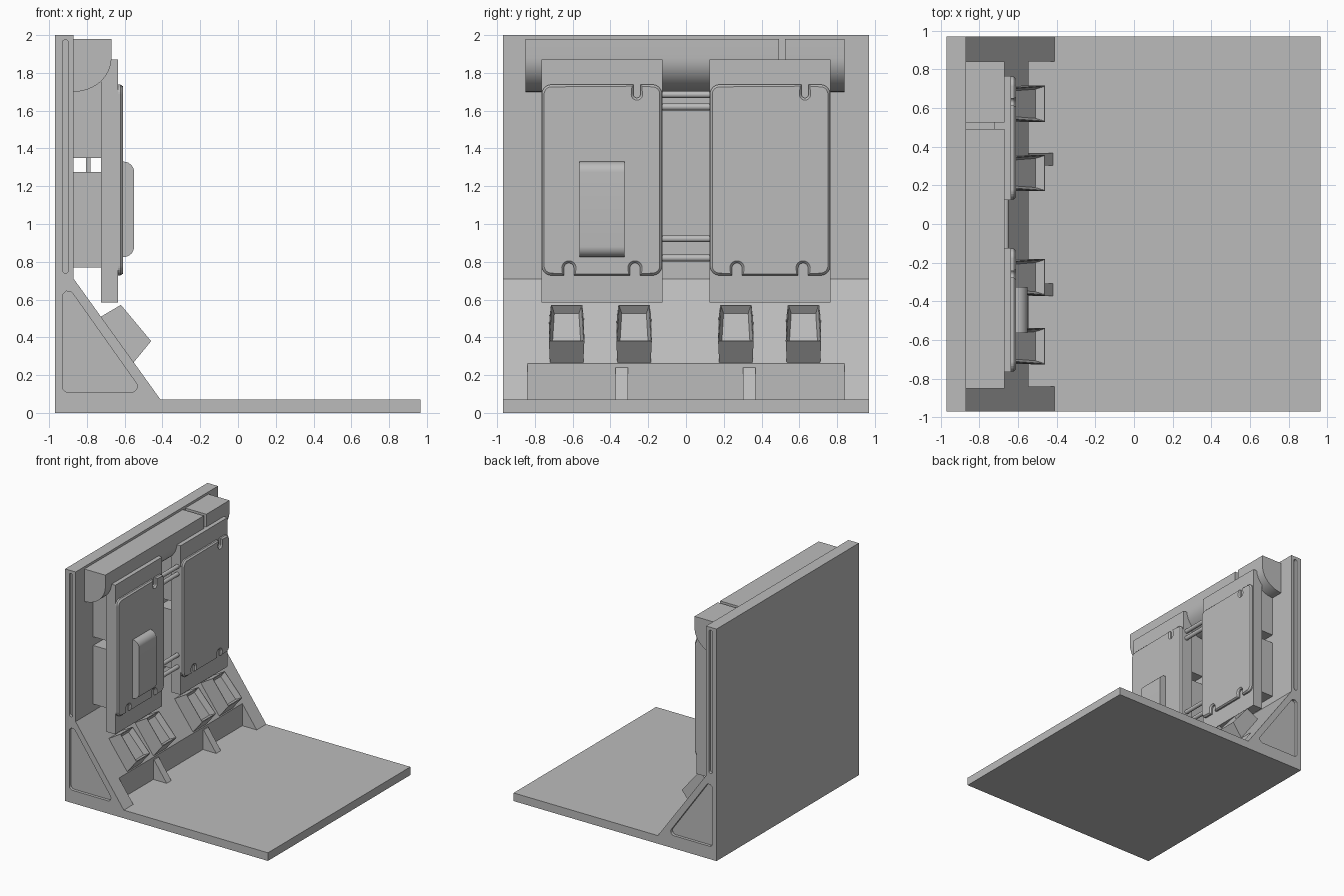
import bpy, bmesh, math
from mathutils import Vector

cube = bpy.data.objects.get("Cube")
if cube:
    bpy.data.objects.remove(cube, do_unlink=True)

GREY = (0.5, 0.5, 0.5, 1)
mat = bpy.data.materials.new("plain grey")
mat.use_nodes = True
mat.diffuse_color = GREY
mat.node_tree.nodes["Principled BSDF"].inputs["Base Color"].default_value = GREY


def fillet(pts, radius, steps=6):
    """Round polygon corners; a point may carry its own radius as third value."""
    out = []
    for i, p in enumerate(pts):
        r = p[2] if len(p) > 2 else radius
        c = Vector(p[:2])
        if r == 0:
            out.append(c)
            continue
        a = (Vector(pts[i - 1][:2]) - c).normalized()
        b = (Vector(pts[(i + 1) % len(pts)][:2]) - c).normalized()
        half = a.angle(b) / 2
        start, end = c + a * r / math.tan(half), c + b * r / math.tan(half)
        mid = c + (a + b).normalized() * r / math.sin(half)
        for k in range(steps + 1):
            d = start.lerp(end, k / steps) - mid
            out.append(mid + d.normalized() * r)
    return out


def prism(name, pts, axis, lo, hi, inset=None, smooth=False):
    """Extrude an outline along x (y,z points) or y (x,z points)."""
    bm = bmesh.new()
    place = (lambda p, d: (d, p[0], p[1])) if axis == "x" else (lambda p, d: (p[0], d, p[1]))
    low = [bm.verts.new(place(p, lo)) for p in pts]
    high = [bm.verts.new(place(p, hi)) for p in pts]
    n = len(pts)
    bm.faces.new(low)
    cap = bm.faces.new(high)
    for i in range(n):
        j = (i + 1) % n
        bm.faces.new((low[i], low[j], high[j], high[i]))
    bmesh.ops.recalc_face_normals(bm, faces=bm.faces)
    if inset:
        bmesh.ops.inset_region(bm, faces=[cap], thickness=inset[0], depth=inset[1])
    return finish(name, bm, smooth)


def finish(name, bm, smooth=False):
    mesh = bpy.data.meshes.new(name)
    bm.to_mesh(mesh)
    bm.free()
    ob = bpy.data.objects.new(name, mesh)
    bpy.context.collection.objects.link(ob)
    mesh.materials.append(mat)
    if smooth:
        activate(ob)
        bpy.ops.object.shade_smooth_by_angle(angle=math.radians(35))
    return ob


def activate(ob):
    bpy.ops.object.select_all(action="DESELECT")
    ob.select_set(True)
    bpy.context.view_layer.objects.active = ob


def cut(ob, cutter):
    cutter.hide_render = True
    mod = ob.modifiers.new("cut", "BOOLEAN")
    mod.operation, mod.solver, mod.object = "DIFFERENCE", "EXACT", cutter
    activate(ob)
    bpy.ops.object.modifier_apply(modifier=mod.name)
    bpy.data.objects.remove(cutter, do_unlink=True)


def rect(a0, a1, b0, b1):
    return [(a0, b0), (a1, b0), (a1, b1), (a0, b1)]


# Floor, back wall and sloped foot in one body
frame = prism("floor_and_wall", [(-.97, 0), (.965, 0), (.965, .07), (-.41, .07),
                                 (-.87, .71), (-.87, 2), (-.97, 2)], "y", -.97, .97)
cut(frame, prism("step_cutter", rect(-.547, -.3, .07, .5), "y", -.84, .84))

# Sunken panels on both sides: rounded triangle and long slot
for s in (-1, 1):
    tri = fillet([(-.93, .11), (-.505, .11), (-.93, .71)], .03)
    slot = fillet(rect(-.93, -.897, .74, 1.975), .016)
    for outline in (tri, slot):
        cut(frame, prism("side_cutter", outline, "y", s * .945, s * 1.0))

# Small gussets at the foot step
for y in (-.34, .335):
    prism("gusset", [(-.56, .06), (-.42, .06), (-.42, .07), (-.54, .24), (-.56, .24)],
          "y", y - .032, y + .032)

# Top housing with a rounded underside, split by a narrow gap
hood = [(-.87, 1.7), (-.87, 1.98), (-.67, 1.98)]
hood += [(-.87 + .2 * math.cos(t), 1.88 - .18 * math.sin(t))
         for t in (k * math.pi / 24 for k in range(12))]
prism("hood_long", hood, "y", -.85, .492, smooth=True)
prism("hood_short", hood, "y", .525, .84, smooth=True)

# Two door units
for side, c in (("right", -.445), ("left", .445)):
    prism(side + "_panel", rect(c - .32, c + .32, .585, 1.87), "x", -.725, -.635)
    prism(side + "_lower_block", rect(-.88, -.72, .77, 1.275), "y", c - .285, c + .285)
    prism(side + "_upper_block", rect(-.88, -.72, 1.35, 1.75), "y", c - .285, c + .285)
    prism(side + "_block_pin", rect(-.805, -.78, 1.25, 1.37), "y", c - .02, c + .02)

    # Raised plate with rounded corners and three slots in its rim
    z0, z1, w, h = .728, 1.738, .318, .026
    outline = [(-w, z0, .05)]
    for n in (-.175, .175):
        outline += [(n - h, z0, 0), (n - h, z0 + .065, h - .001),
                    (n + h, z0 + .065, h - .001), (n + h, z0, 0)]
    outline += [(w, z0, .05), (w, z1, .05)]
    n, h = .185, .018
    outline += [(n + h, z1, 0), (n + h, z1 - .07, h - .001),
                (n - h, z1 - .07, h - .001), (n - h, z1, 0), (-w, z1, .05)]
    outline = [(c + p[0],) + p[1:] for p in outline]
    prism(side + "_plate", fillet(outline, 0), "x", -.64, -.622, inset=(.012, .012))

# Handle on the right door
prism("handle", fillet([(-.62, .825, 0), (-.55, .825, .055), (-.55, 1.33, .055),
                        (-.62, 1.33, 0)], 0), "y", -.563, -.325, smooth=True)

# Rods joining the doors
for z in (.82, .922, 1.62, 1.685):
    ring = [(-.665 + .018 * math.cos(k * math.pi / 8), z + .018 * math.sin(k * math.pi / 8))
            for k in range(16)]
    prism("rod", ring, "y", -.14, .14, smooth=True)

# Open trays standing on the slope
for y in (-.632, -.275, .264, .622):
    bm = bmesh.new()
    base = [(-.75, .495), (-.62, .572), (-.46, .38), (-.56, .258)]
    half = (.092, .083, .094, .088)
    sides = [[bm.verts.new((x, y + s * h, z)) for (x, z), h in zip(base, half)] for s in (-1, 1)]
    for s in sides:
        bm.faces.new(s)
    for i in range(4):
        j = (i + 1) % 4
        f = bm.faces.new((sides[0][i], sides[0][j], sides[1][j], sides[1][i]))
        if i == 1:
            mouth = f
    bmesh.ops.recalc_face_normals(bm, faces=bm.faces)
    bmesh.ops.inset_region(bm, faces=[mouth], thickness=.006, depth=0)
    bmesh.ops.inset_region(bm, faces=[mouth], thickness=.02, depth=-.05)
    finish("tray", bm)
